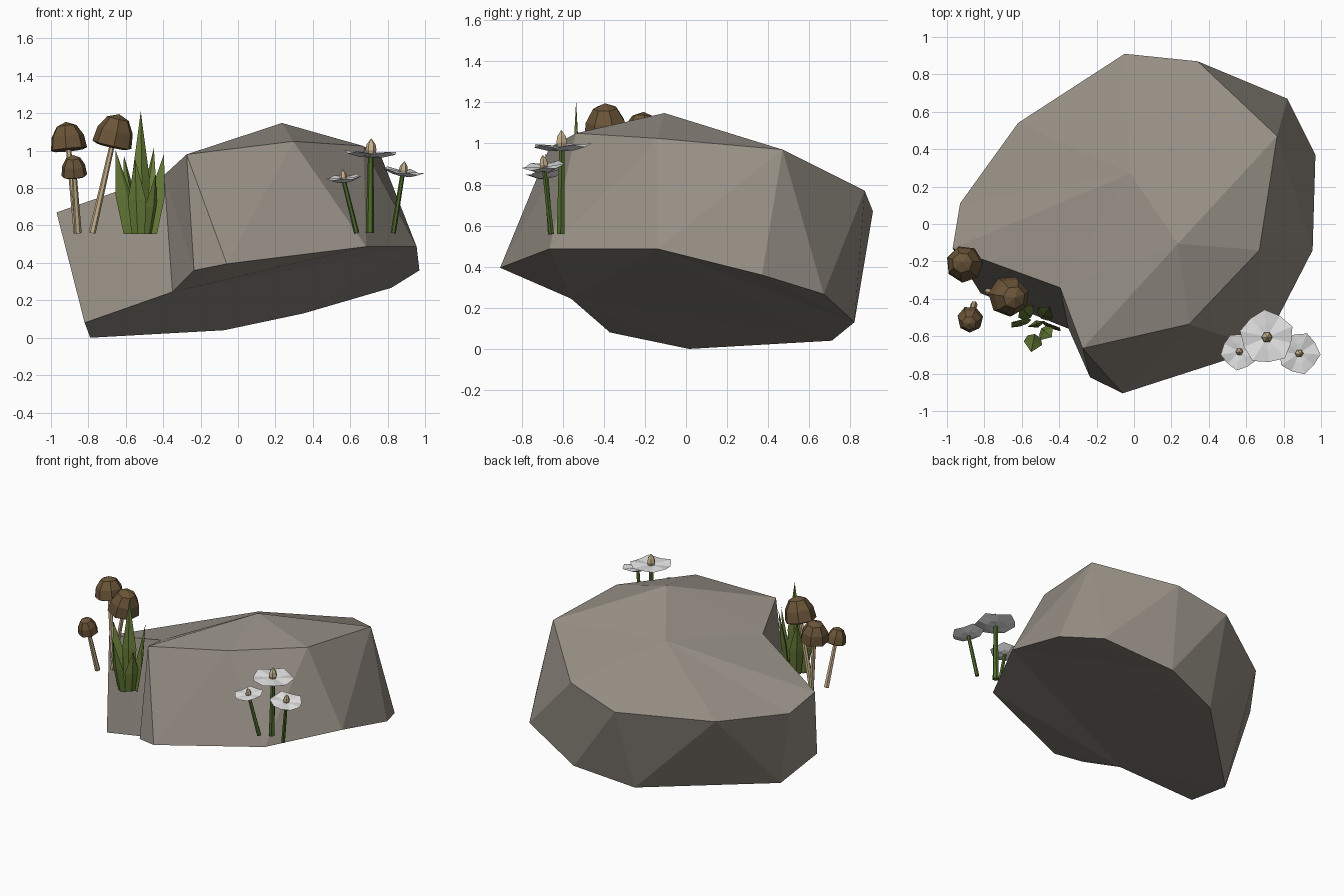
import bpy, bmesh, math
from mathutils import Vector

if "Cube" in bpy.data.objects:
    bpy.data.objects.remove(bpy.data.objects["Cube"])


def material(name, rgb):
    m = bpy.data.materials.new(name)
    m.diffuse_color = (*rgb, 1)
    m.use_nodes = True
    m.node_tree.nodes["Principled BSDF"].inputs["Base Color"].default_value = m.diffuse_color
    return m


ROCK = material("stone grey", (.30, .27, .23))
CAP = material("cap brown", (.145, .09, .04))
STALK = material("pale beige", (.60, .46, .28))
LEAF = material("leaf green", (.14, .21, .04))
STEM = material("stem green", (.08, .15, .025))
PETAL = material("petal white", (.78, .78, .78))


def finish(name, bm, mat):
    bmesh.ops.remove_doubles(bm, verts=bm.verts, dist=1e-4)
    bmesh.ops.recalc_face_normals(bm, faces=bm.faces)
    me = bpy.data.meshes.new(name)
    bm.to_mesh(me)
    bm.free()
    me.materials.append(mat)
    ob = bpy.data.objects.new(name, me)
    bpy.context.collection.objects.link(ob)
    return ob


def loft(name, rings, mat):
    """Skin a list of equal-length point rings; cap both ends."""
    bm = bmesh.new()
    vs = [[bm.verts.new(p) for p in r] for r in rings]
    n = len(rings[0])
    for a, b in zip(vs, vs[1:]):
        for i in range(n):
            j = (i + 1) % n
            bm.faces.new((a[i], a[j], b[j], b[i]))
    bm.faces.new(vs[0])
    bm.faces.new(vs[-1])
    return finish(name, bm, mat)


def lathe(name, profile, base, axis, sides, mat, turn=0, wave=(0, 0)):
    """Spin (radius, height) pairs round an axis; wave alters every second point."""
    q = Vector((0, 0, 1)).rotation_difference(Vector(axis))
    rings = []
    for r, h in profile:
        ring = []
        for i in range(sides):
            a = turn + math.tau * i / sides
            k = r * (1 - wave[0] * (i % 2))
            dz = -wave[1] * r * (i % 2)
            ring.append(Vector(base) + q @ Vector((k * math.cos(a), k * math.sin(a), h + dz)))
        rings.append(ring)
    return loft(name, rings, mat)


def stick(name, a, b, r0, r1, sides, mat):
    d = Vector(b) - Vector(a)
    lathe(name, [(r0, 0), (r1, d.length)], a, d, sides, mat)


# Rock: tilted flat underside, notched upper rim (repeated points make triangles)
low = [(.685, -.665, .487), (.955, -.14, .487), (.97, .37, .36), (.82, .67, .267),
       (.35, .82, .13), (-.075, .71, .04), (-.075, .71, .04), (-.79, .015, 0),
       (-.82, -.37, .08), (-.35, -.56, .245), (-.235, -.82, .36), (-.06, -.905, .395)]
rim = [(.295, -.535, 1.05), (.67, -.14, 1.025), (.765, .47, .97), (.765, .47, .97),
       (.34, .87, .77), (-.05, .91, .67), (-.62, .54, .61), (-.93, .11, .59),
       (-.97, -.13, .67), (-.395, -.34, .87), (-.275, -.665, .98), (-.275, -.665, .98)]
bm = bmesh.new()
lo = [bm.verts.new(p) for p in low]
hi = [bm.verts.new(p) for p in rim]
peak, saddle = bm.verts.new((.235, -.105, 1.148)), bm.verts.new((-.02, .27, .95))
for i in range(12):
    j = (i + 1) % 12
    bm.faces.new((lo[i], lo[j], hi[j], hi[i]))
    bm.faces.new((hi[i], hi[j], saddle if 2 <= i < 9 else peak))
bm.faces.new((hi[2], saddle, peak))
bm.faces.new((hi[9], peak, saddle))
bm.faces.new(lo)
bmesh.ops.remove_doubles(bm, verts=bm.verts, dist=1e-4)
bmesh.ops.dissolve_degenerate(bm, edges=bm.edges, dist=1e-4)
bmesh.ops.triangulate(bm, faces=[f for f in bm.faces if len(f.verts) > 3])
finish("rock", bm, ROCK)

# Mushrooms: stalk foot, cap base, cap radius, cap height
for i, (foot, top, r, h) in enumerate([
        ((-.86, -.24, .56), (-.905, -.215, 1.0), .100, .155),
        ((-.855, -.43, .56), (-.875, -.505, .86), .070, .12),
        ((-.78, -.36, .56), (-.675, -.385, 1.02), .110, .18)], 1):
    axis = Vector(top) - Vector(foot)
    stick(f"mushroom_stalk_{i}", foot, Vector(top) + axis * .03, .019, .014, 6, STALK)
    lathe(f"mushroom_cap_{i}",
          [(0, h * .12), (r * .75, 0), (r, h * .06), (r * .9, h * .5), (r * .55, h * .86), (0, h)],
          top, axis, 7, CAP, turn=i)

# Grass: blades with a diamond section fanning out of one tuft
root = Vector((-.52, -.535, .555))
for i, (dx, dy, h) in enumerate([(0, 0, .655), (-.135, .01, .45), (.125, -.02, .43),
                                 (-.03, -.15, .40), (.07, .09, .46), (-.09, .10, .42),
                                 (.08, -.07, .32)], 1):
    out = Vector((dx, dy, 0))
    d = out.normalized() if i > 1 else Vector((.3, -1, 0)).normalized()
    s = Vector((-d.y, d.x, 0))
    if i in (2, 3):  # the side blades turn their broad face to the front
        s = Vector((.85 * math.copysign(1, dx), -.5, 0))
    rings = []
    for t, w, o in [(0, .036, .45), (.45, .05, .68), (1, 0, 1)]:
        c = root + out * o + Vector((0, 0, h * t))
        rings.append([c + s * w, c + d * w * .4, c - s * w, c - d * w * .4])
    loft(f"grass_blade_{i}", rings, LEAF)

# Flowers: stem foot, head centre, head radius, tilt of the head
for i, (foot, top, r, axis) in enumerate([
        ((.705, -.61, .56), (.71, -.605, .975), .148, (.03, -.02, 1)),
        ((.635, -.66, .56), (.565, -.68, .84), .102, (-.08, -.12, 1)),
        ((.83, -.655, .56), (.88, -.69, .875), .115, (.15, -.10, 1))], 1):
    stick(f"flower_stem_{i}", foot, top, .022 if i == 1 else .014, .015 if i == 1 else .012, 6, STEM)
    lathe(f"flower_petals_{i}", [(0, -.012), (r * .5, -.002), (r, .022), (r * .5, .018), (0, .01)],
          top, axis, 10, PETAL, turn=.4 * i, wave=(.1, .1))
    c = r * .2
    lathe(f"flower_centre_{i}", [(c * .7, 0), (c, c), (c * .8, c * 2), (0, c * 3.1)],
          top, axis, 6, STALK)
